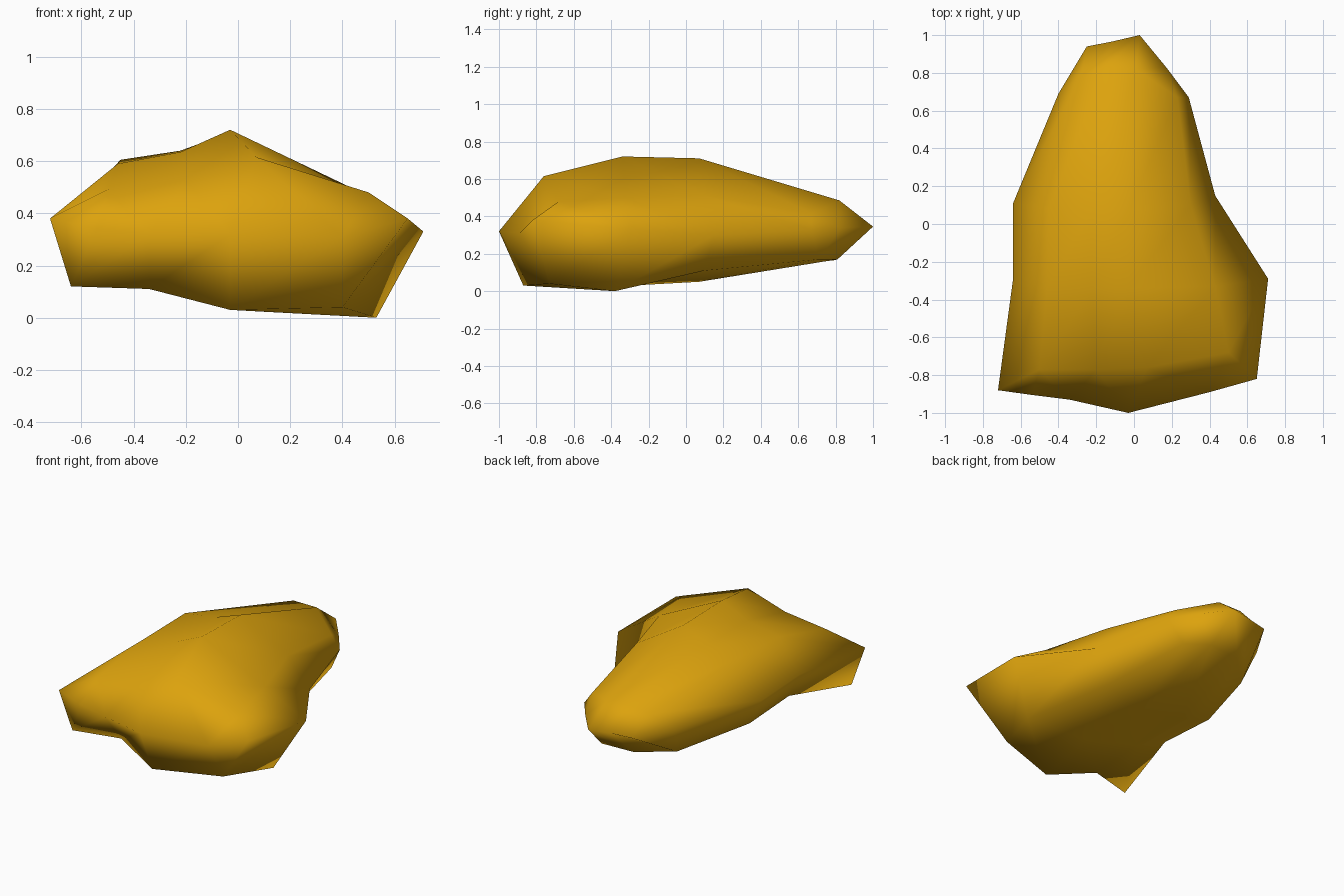
import bpy
import bmesh

# Remove the default object
default_cube = bpy.data.objects.get("Cube")
if default_cube:
    bpy.data.objects.remove(default_cube, do_unlink=True)


def make_material(name, colour):
    material = bpy.data.materials.new(name)
    material.use_nodes = True
    material.diffuse_color = colour
    shader = material.node_tree.nodes["Principled BSDF"]
    shader.inputs["Base Color"].default_value = colour
    shader.inputs["Roughness"].default_value = 0.8
    return material


def add_section(bm, left, top, right, bottom):
    """One cross-section: left corner, top row, right corner, bottom row."""
    return {
        "upper": [bm.verts.new(p) for p in (left, *top, right)],
        "lower": [bm.verts.new(p) for p in bottom],
    }


def top_chain(section):
    return section["upper"]


def bottom_chain(section):
    upper = section["upper"]
    return [upper[0], *section["lower"], upper[-1]]


def join_chains(bm, first, second):
    """Fill the strip between two chains; shared ends become triangles."""
    for i in range(len(first) - 1):
        corners = [first[i], first[i + 1], second[i + 1], second[i]]
        bm.faces.new(list(dict.fromkeys(corners)))


def close_end(bm, section, nose_points):
    """Close an end with a blunt horizontal edge between the side corners."""
    upper = section["upper"]
    nose = [upper[0], *[bm.verts.new(p) for p in nose_points], upper[-1]]
    join_chains(bm, top_chain(section), nose)
    join_chains(bm, bottom_chain(section), nose)


bm = bmesh.new()

# Wide front shoulder of the stone
front = add_section(
    bm,
    left=(-.72, -.88, .38),
    top=[(-.5, -.77, .49), (-.2, -.77, .525), (.07, -.76, .615), (.5, -.68, .48)],
    right=(.65, -.82, .38),
    bottom=[(-.64, -.85, .12), (-.34, -.76, .11), (-.03, -.87, .03), (.4, -.73, .04)],
)

# Highest and widest section
crown = add_section(
    bm,
    left=(-.64, -.29, .4),
    top=[(-.46, -.34, .59), (-.22, -.34, .635), (-.03, -.34, .72), (.43, -.33, .5)],
    right=(.71, -.29, .33),
    bottom=[(-.53, -.34, .21), (-.32, -.36, .12), (.06, -.38, .025), (.53, -.38, 0)],
)

# Narrowing waist
waist = add_section(
    bm,
    left=(-.64, .11, .38),
    top=[(-.45, .08, .605), (-.22, .08, .64), (-.03, .07, .71), (.3, .1, .51)],
    right=(.43, .15, .3),
    bottom=[(-.53, .08, .185), (-.31, .08, .11), (0, .07, .05), (.3, .1, .11)],
)

# Slim rear section
rear = add_section(
    bm,
    left=(-.4, .69, .34),
    top=[(-.28, .78, .45), (-.16, .82, .485), (.01, .82, .485), (.23, .67, .415)],
    right=(.29, .67, .33),
    bottom=[(-.35, .6, .145), (-.16, .79, .165), (.06, .81, .17), (.2, .71, .17)],
)

# Skin the sections and close both ends
sections = [front, crown, waist, rear]
for near, far in zip(sections, sections[1:]):
    join_chains(bm, top_chain(near), top_chain(far))
    join_chains(bm, bottom_chain(near), bottom_chain(far))
close_end(bm, front, [(-.54, -.905, .34), (-.34, -.93, .32), (-.03, -1, .32), (.4, -.89, .31)])
close_end(bm, rear, [(-.25, .94, .34), (-.12, .965, .345), (.03, 1, .345), (.17, .83, .34)])

bmesh.ops.recalc_face_normals(bm, faces=bm.faces[:])
for face in bm.faces:
    face.smooth = True

# Finished stone
mesh = bpy.data.meshes.new("stone")
bm.to_mesh(mesh)
bm.free()
mesh.materials.append(make_material("golden ochre", (.72, .365, .004, 1)))
stone = bpy.data.objects.new("stone", mesh)
bpy.context.collection.objects.link(stone)
